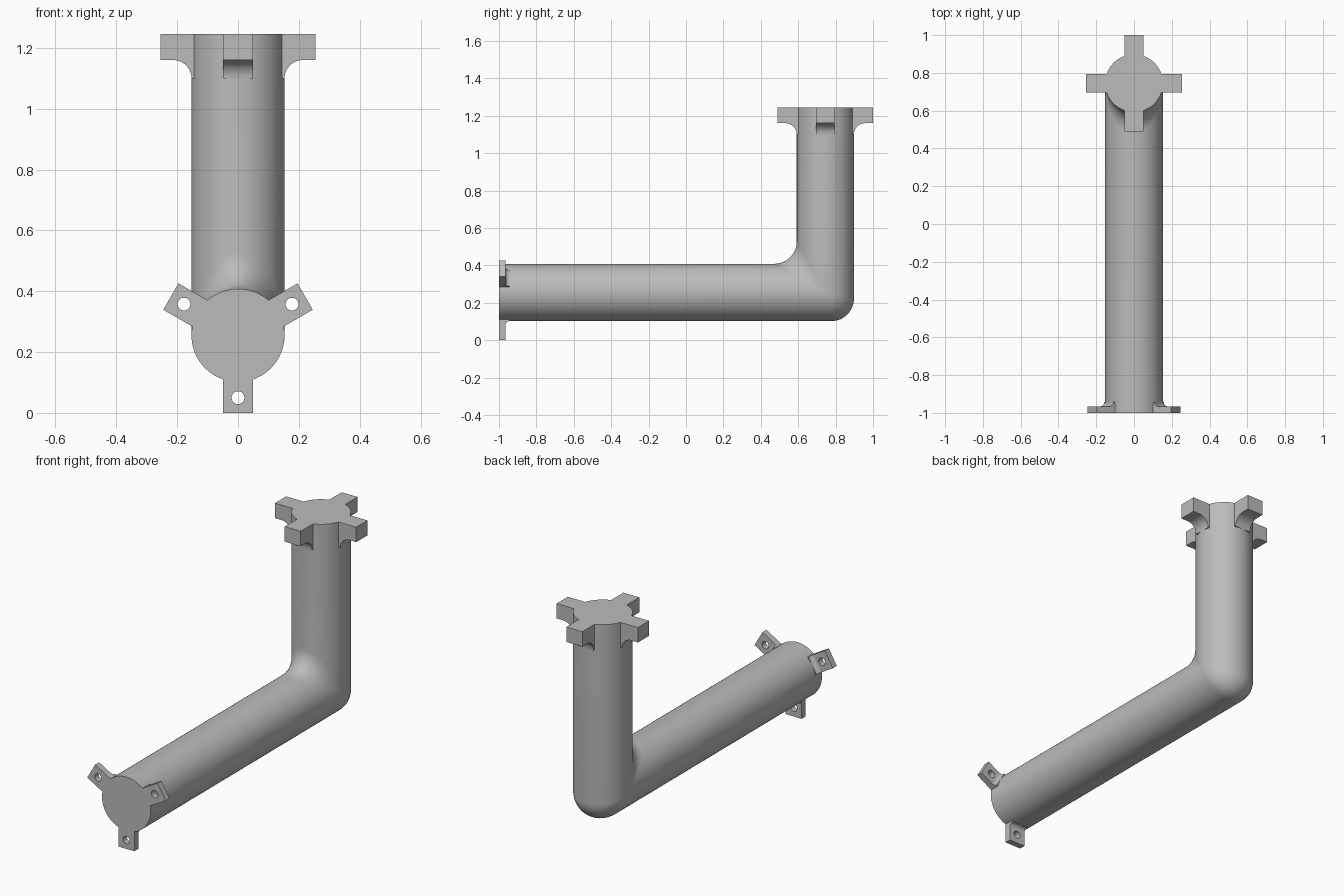
import bpy, bmesh
from math import sin, cos, pi, radians
from mathutils import Vector, Matrix

if "Cube" in bpy.data.objects:
    bpy.data.objects.remove(bpy.data.objects["Cube"])

R = 0.153          # pipe radius
BEND = 0.12        # rounding radius of the elbow
AXIS_Z = 0.255     # height of the horizontal run
AXIS_Y = 0.745     # position of the upright run
TOP = 1.245
SEG, STEPS = 72, 12

gray = bpy.data.materials.new("plain gray")
gray.use_nodes = True
gray.diffuse_color = (0.5, 0.5, 0.5, 1)
gray.node_tree.nodes["Principled BSDF"].inputs["Base Color"].default_value = (0.5, 0.5, 0.5, 1)


def finish(bm, name):
    bmesh.ops.recalc_face_normals(bm, faces=bm.faces)
    mesh = bpy.data.meshes.new(name)
    bm.to_mesh(mesh)
    bm.free()
    mesh.materials.append(gray)
    obj = bpy.data.objects.new(name, mesh)
    bpy.context.collection.objects.link(obj)
    return obj


def activate(obj):
    bpy.ops.object.select_all(action='DESELECT')
    obj.select_set(True)
    bpy.context.view_layer.objects.active = obj


def shade(obj):
    activate(obj)
    bpy.ops.object.shade_smooth_by_angle(angle=radians(30))


# Elbow pipe: each lengthwise line runs straight, round the mitre, then up
def pipe_line(phi):
    s, c = sin(phi), cos(phi)
    bend = -BEND if c > 0 else BEND       # hollow on the inside, round on the outside
    centre = Vector((0, AXIS_Y, AXIS_Z)) + (R - bend) * Vector((s, -c, c))
    n1, n2 = Vector((s, 0, c)), Vector((s, -c, 0))
    turn = n1.angle(n2)
    line = [Vector((R * s, -1, AXIS_Z + R * c))]
    for i in range(STEPS + 1):
        t = i / STEPS
        n = n1.lerp(n2, t) if turn < 1e-3 else (
            n1 * sin((1 - t) * turn) + n2 * sin(t * turn)) / sin(turn)
        line.append(centre + bend * n)
    line.append(Vector((R * s, AXIS_Y - R * c, TOP)))
    return line


bm = bmesh.new()
lines = [[bm.verts.new(p) for p in pipe_line(2 * pi * k / SEG)] for k in range(SEG)]
for k in range(SEG):
    a, b = lines[k], lines[(k + 1) % SEG]
    for i in range(len(a) - 1):
        bm.faces.new((a[i], b[i], b[i + 1], a[i + 1]))
bm.faces.new([l[0] for l in lines])
bm.faces.new([l[-1] for l in lines])
bmesh.ops.remove_doubles(bm, verts=bm.verts, dist=1e-5)
shade(finish(bm, "elbow_pipe"))


# Mounting tab: side profile with a rounded root, given width, then drilled
def tab(name, origin, radial, axial, thick, fillet, hole_radius, hole_depth):
    side = axial.cross(radial)
    frame = Matrix.Translation(origin) @ Matrix((radial, side, axial)).transposed().to_4x4()
    root, tip, width = 0.143, 0.255, 0.1
    profile = [(root, 0), (tip, 0), (tip, thick)]
    for i in range(11):
        a = pi / 2 * i / 10
        profile.append((R + fillet * (1 - sin(a)), thick + fillet * (1 - cos(a))))
    profile.append((root, thick + fillet))

    bm = bmesh.new()
    face = bm.faces.new([bm.verts.new((x, -width / 2, z)) for x, z in profile])
    ext = bmesh.ops.extrude_face_region(bm, geom=[face])
    moved = [v for v in ext["geom"] if isinstance(v, bmesh.types.BMVert)]
    bmesh.ops.translate(bm, verts=moved, vec=(0, width, 0))
    bm.transform(frame)
    obj = finish(bm, name)

    bm = bmesh.new()
    bmesh.ops.create_cone(bm, cap_ends=True, segments=32, radius1=hole_radius,
                          radius2=hole_radius, depth=2 * hole_depth)
    bm.transform(frame @ Matrix.Translation((0.205, 0, 0)))
    cutter = finish(bm, "hole_cutter")
    cutter.hide_render = True

    activate(obj)
    mod = obj.modifiers.new("hole", 'BOOLEAN')
    mod.operation, mod.solver, mod.object = 'DIFFERENCE', 'EXACT', cutter
    bpy.ops.object.modifier_apply(modifier=mod.name)
    bpy.data.objects.remove(cutter)
    shade(obj)


# Four thick tabs with blind holes round the upright end
for i, where in enumerate(("left", "back", "right", "front")):
    a = i * pi / 2
    tab("top_tab_" + where, Vector((0, AXIS_Y, TOP)), Vector((cos(a), sin(a), 0)),
        Vector((0, 0, -1)), 0.085, 0.06, 0.025, 0.06)

# Three thin tabs with through holes round the front end
for i, where in enumerate(("left", "bottom", "right")):
    a = radians(60 + 120 * i)
    tab("front_tab_" + where, Vector((0, -1, AXIS_Z)), Vector((sin(a), 0, cos(a))),
        Vector((0, 1, 0)), 0.035, 0.022, 0.021, 0.1)
